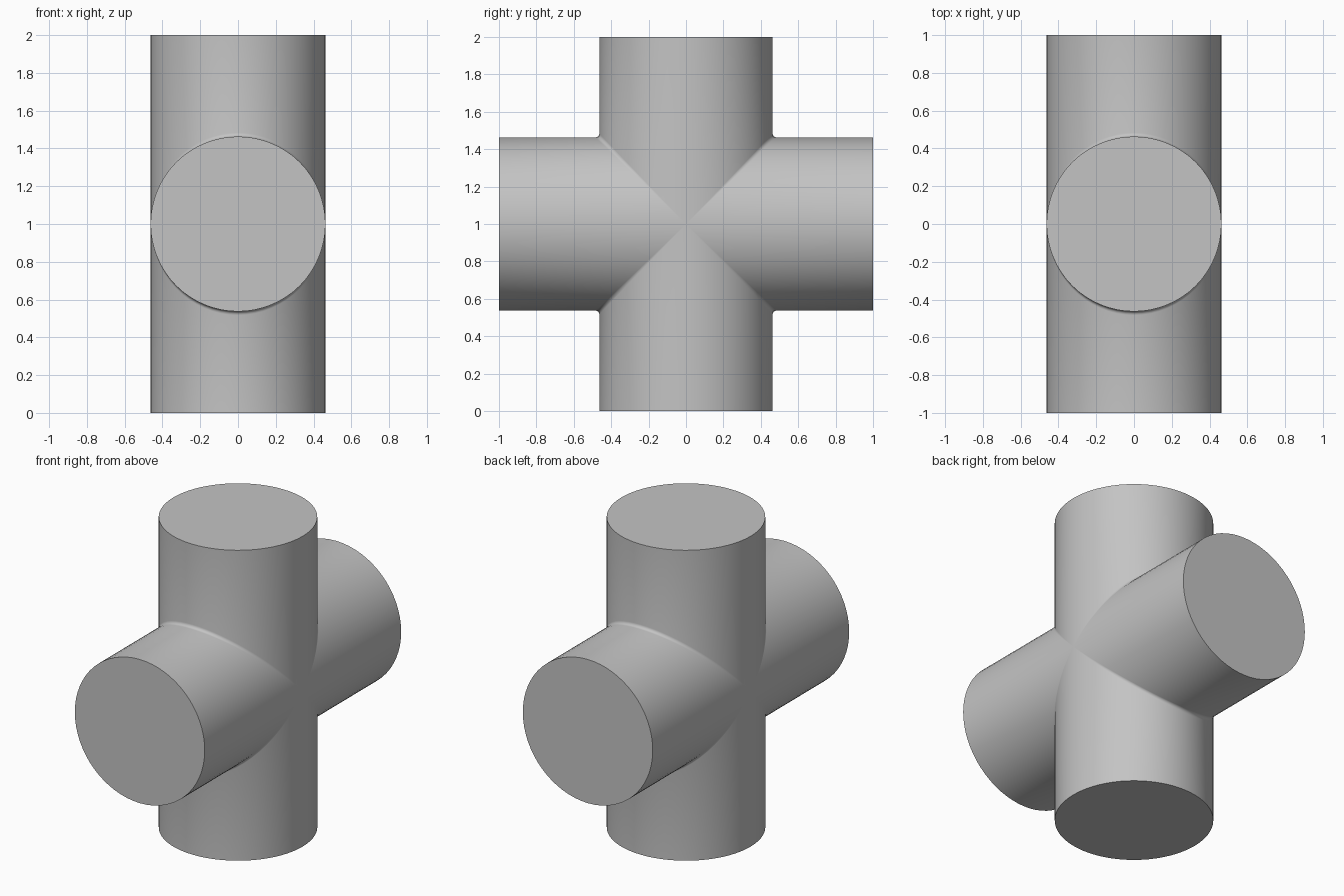
import bpy, bmesh
from math import sin, cos, pi, radians
from mathutils import Matrix, Vector

if "Cube" in bpy.data.objects:
    bpy.data.objects.remove(bpy.data.objects["Cube"])

RADIUS, REACH, SIDES, FILLET = 0.463, 1.0, 64, 0.02

grey = bpy.data.materials.new("plain grey")
grey.use_nodes = True
colour = (0.55, 0.55, 0.55, 1)
grey.diffuse_color = colour
grey.node_tree.nodes["Principled BSDF"].inputs["Base Color"].default_value = colour


def add_arm(bm, turn):
    """One round arm, mitred to its neighbours with a small fillet at the seam."""
    rings = [[], [], [], []]
    for i in range(SIDES):
        a = 2 * pi * i / SIDES
        x, y = RADIUS * cos(a), RADIUS * sin(a)
        depth = abs(y)
        soft = FILLET * abs(sin(a))          # fillet fades out where the arms are flush
        side = 1 if y >= 0 else -1
        points = [(depth + soft * 0.3, depth + soft * 0.3),
                  (depth + soft * 0.08, depth + soft * 0.6),
                  (depth, depth + soft),
                  (depth, REACH)]
        for ring, (out, height) in zip(rings, points):
            ring.append(bm.verts.new(turn @ Vector((x, side * out, height))))
    for low, high in zip(rings, rings[1:]):
        for i in range(SIDES):
            j = (i + 1) % SIDES
            bm.faces.new((low[i], low[j], high[j], high[i]))
    bm.faces.new(rings[-1])


# Four arms: up, down, front and back, welded along their seams
bm = bmesh.new()
for quarter in range(4):
    add_arm(bm, Matrix.Rotation(quarter * pi / 2, 3, "X"))
bmesh.ops.remove_doubles(bm, verts=bm.verts, dist=0.0005)
bmesh.ops.recalc_face_normals(bm, faces=bm.faces)
bmesh.ops.translate(bm, verts=bm.verts, vec=(0, 0, REACH))

mesh = bpy.data.meshes.new("cross_pipe")
bm.to_mesh(mesh)
bm.free()
mesh.materials.append(grey)
pipe = bpy.data.objects.new("cross_pipe", mesh)
bpy.context.collection.objects.link(pipe)

# Smooth walls, crisp end caps
bpy.ops.object.select_all(action="DESELECT")
pipe.select_set(True)
bpy.context.view_layer.objects.active = pipe
bpy.ops.object.shade_smooth_by_angle(angle=radians(40))
